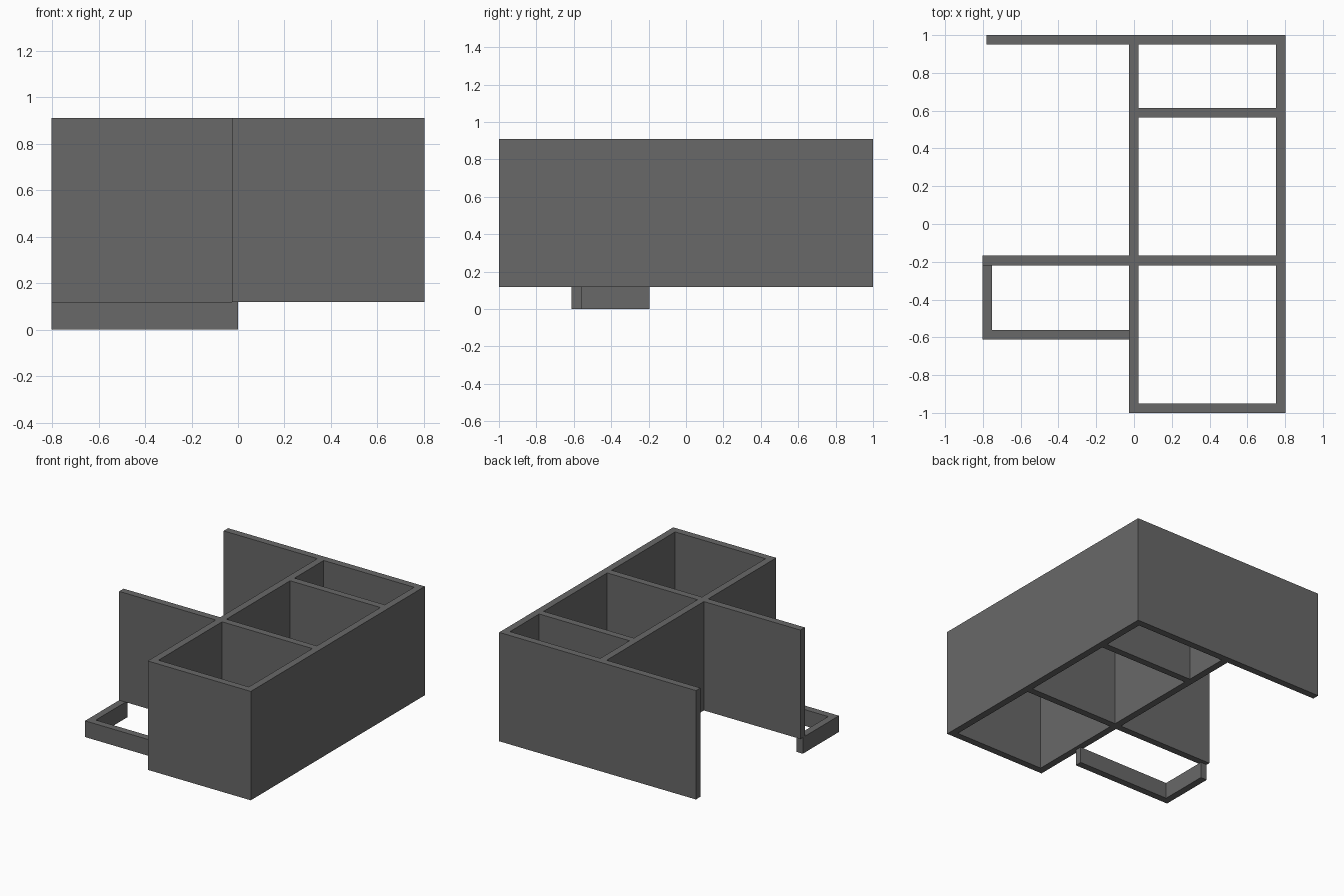
import bpy
import bmesh

if "Cube" in bpy.data.objects:
    bpy.data.objects.remove(bpy.data.objects["Cube"])

# Dark grey wall finish
dark = bpy.data.materials.new("dark_grey")
dark.diffuse_color = (0.14, 0.14, 0.14, 1)
dark.use_nodes = True
dark.node_tree.nodes["Principled BSDF"].inputs["Base Color"].default_value = dark.diffuse_color


def rect(x0, x1, y0, y1):
    return [(x0, y0), (x1, y0), (x1, y1), (x0, y1)]


def extrude_plan(name, loops, z0, z1):
    """Extrude a floor plan (outline plus holes) between two heights."""
    cu = bpy.data.curves.new(name + "_plan", 'CURVE')
    cu.dimensions = '2D'
    cu.fill_mode = 'BOTH'
    cu.extrude = (z1 - z0) / 2
    for pts in loops:
        sp = cu.splines.new('POLY')
        sp.points.add(len(pts) - 1)
        for p, (x, y) in zip(sp.points, pts):
            p.co = (x, y, 0, 1)
        sp.use_cyclic_u = True
    tmp = bpy.data.objects.new(name + "_plan", cu)
    bpy.context.collection.objects.link(tmp)
    dg = bpy.context.evaluated_depsgraph_get()
    me = bpy.data.meshes.new_from_object(tmp.evaluated_get(dg))
    bpy.data.objects.remove(tmp)

    # Weld caps to sides, flat shade
    bm = bmesh.new()
    bm.from_mesh(me)
    bmesh.ops.remove_doubles(bm, verts=bm.verts, dist=1e-4)
    bmesh.ops.translate(bm, verts=bm.verts, vec=(0, 0, (z0 + z1) / 2))
    bmesh.ops.recalc_face_normals(bm, faces=bm.faces)
    for f in bm.faces:
        f.smooth = False
        f.material_index = 0
    bm.to_mesh(me)
    bm.free()
    me.name = name
    me.materials.clear()
    me.materials.append(dark)
    ob = bpy.data.objects.new(name, me)
    bpy.context.collection.objects.link(ob)
    return ob


T = 0.051           # wall thickness
XL, XR = -0.803, 0.803
XM = -0.026         # outer face of the long left wall
YM = -0.168         # back face of the middle cross wall
YP = 0.614          # back face of the rear partition
Z0, Z1 = 0.118, 0.91

# Full-height walls: one outline with three rooms cut out
outline = [(XM, -1), (XR, -1), (XR, 1), (-0.78, 1), (-0.78, 1 - T),
           (XM, 1 - T), (XM, YM), (XL, YM), (XL, YM - T), (XM, YM - T)]
rooms = [rect(XM + T, XR - T, a, b) for a, b in
         ((-1 + T, YM - T), (YM, YP - T), (YP, 1 - T))]
extrude_plan("house_walls", [outline] + rooms, Z0, Z1)

# Low L-shaped kerb around the porch
YK = -0.611
extrude_plan("porch_kerb", [[(XL, YK), (-0.001, YK), (-0.001, YK + T),
                             (XL + T, YK + T), (XL + T, -0.196),
                             (XL, -0.196)]], 0, Z0)
